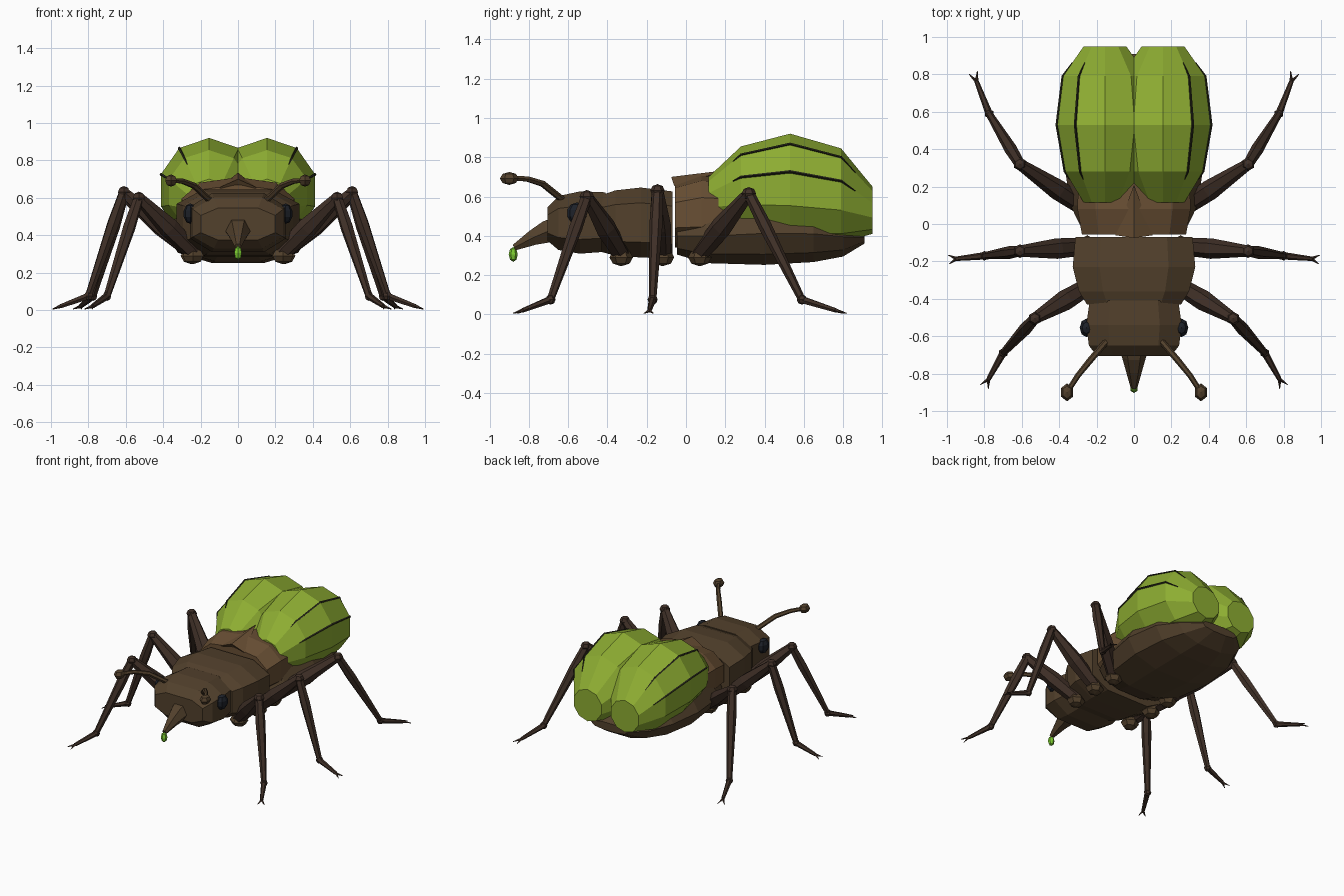
import bpy, bmesh
from math import sin, cos, pi, copysign
from mathutils import Vector, Matrix

if "Cube" in bpy.data.objects:
    bpy.data.objects.remove(bpy.data.objects["Cube"])


def material(name, rgb):
    m = bpy.data.materials.new(name)
    m.diffuse_color = (*rgb, 1)
    m.use_nodes = True
    m.node_tree.nodes["Principled BSDF"].inputs["Base Color"].default_value = m.diffuse_color
    return m


BROWN = material("body_brown", (0.085, 0.052, 0.025))
TAN = material("light_brown", (0.14, 0.078, 0.034))
DARK = material("leg_brown", (0.05, 0.029, 0.02))
GREEN = material("shell_green", (0.27, 0.42, 0.032))
BLACK = material("groove_dark", (0.02, 0.02, 0.01))
EYE = material("eye_dark", (0.012, 0.015, 0.022))
DROP = material("drop_green", (0.2, 0.6, 0.03))


def finish(name, bm, mat, mirror=False):
    bmesh.ops.recalc_face_normals(bm, faces=bm.faces)
    me = bpy.data.meshes.new(name)
    bm.to_mesh(me)
    bm.free()
    me.materials.append(mat)
    ob = bpy.data.objects.new(name, me)
    bpy.context.collection.objects.link(ob)
    if mirror:
        mod = ob.modifiers.new("mirror", "MIRROR")
        mod.use_mirror_merge = False
    return ob


def skin(bm, rings):
    rows = [[bm.verts.new(p) for p in r] for r in rings]
    n = len(rows[0])
    for a, b in zip(rows, rows[1:]):
        for i in range(n):
            bm.faces.new((a[i], a[(i + 1) % n], b[(i + 1) % n], b[i]))
    bm.faces.new(rows[0])
    bm.faces.new(rows[-1])


def section(y, cx, cz, rx, rz, n, power, turn):
    """Squared ellipse standing at y; turn 0 puts a corner at the top."""
    pts = []
    for i in range(n):
        a = 2 * pi * (i + turn) / n
        s, c = sin(a), cos(a)
        pts.append(Vector((cx + rx * copysign(abs(s) ** power, s), y,
                           cz + rz * copysign(abs(c) ** power, c))))
    return pts


def body(name, rows, mat, n=8, power=1.0, turn=0.5, cx=0, mirror=False):
    """Rows are (y, half width, bottom z, top z)."""
    bm = bmesh.new()
    skin(bm, [section(y, cx, (lo + hi) / 2, w, (hi - lo) / 2, n, power, turn)
              for y, w, lo, hi in rows])
    return finish(name, bm, mat, mirror)


def tube(bm, path, radii, n=6):
    path = [Vector(p) for p in path]
    rings = []
    for i, p in enumerate(path):
        d = (path[min(i + 1, len(path) - 1)] - path[max(i - 1, 0)]).normalized()
        u = d.cross(Vector((0, 0, 1))).normalized()
        v = u.cross(d)
        rings.append([p + radii[i] * (cos(2 * pi * k / n) * u + sin(2 * pi * k / n) * v)
                      for k in range(n)])
    skin(bm, rings)


def ball(bm, loc, size, u=8, v=5):
    m = Matrix.Translation(loc) @ Matrix.Diagonal((*size, 1))
    bmesh.ops.create_uvsphere(bm, u_segments=u, v_segments=v, radius=1, matrix=m)


# Head, thorax, waist and belly
body("head", [(-0.705, 0.21, 0.37, 0.55), (-0.65, 0.255, 0.32, 0.61),
              (-0.54, 0.27, 0.3, 0.635), (-0.41, 0.25, 0.31, 0.63)], BROWN, power=0.7)
body("thorax", [(-0.43, 0.265, 0.31, 0.615), (-0.36, 0.31, 0.29, 0.64),
                (-0.23, 0.345, 0.28, 0.655), (-0.07, 0.33, 0.275, 0.635)], BROWN, power=0.65)
body("waist", [(-0.055, 0.29, 0.34, 0.67), (0.08, 0.315, 0.33, 0.71),
               (0.22, 0.31, 0.33, 0.7), (0.36, 0.28, 0.35, 0.66)], TAN, n=10, power=0.8, turn=0)
body("abdomen", [(-0.045, 0.27, 0.3, 0.5), (0.1, 0.34, 0.255, 0.54), (0.4, 0.385, 0.245, 0.58),
                 (0.65, 0.35, 0.26, 0.56), (0.8, 0.27, 0.29, 0.5), (0.91, 0.15, 0.36, 0.42)],
     BROWN, n=10, power=0.85)

# Raised triangular plate between the wing cases
bm = bmesh.new()
top = [bm.verts.new(p) for p in ((-0.1, -0.06, 0.655), (0, -0.075, 0.7), (0.1, -0.06, 0.655), (0, 0.21, 0.735))]
low = bm.verts.new((0, 0.0, 0.6))
for i in range(4):
    bm.faces.new((top[i], top[(i + 1) % 4], low))
bm.faces.new((top[0], top[1], top[3]))
bm.faces.new((top[1], top[2], top[3]))
finish("shoulder_plate", bm, TAN)

# Wing cases: two ten-sided pods
PODS = [(0.115, 0.12, 0.46, 0.7), (0.28, 0.225, 0.405, 0.855), (0.53, 0.27, 0.36, 0.92),
        (0.79, 0.237, 0.365, 0.845), (0.95, 0.12, 0.41, 0.65)]
body("wing_case", PODS, GREEN, n=10, turn=0, cx=0.155, mirror=True)

# Dark grooves along two pod edges, and short ones on the waist
bm = bmesh.new()
for k in (1, 2):
    a = k * pi / 5
    pts = [Vector((0.155 + w * sin(a), y, (lo + hi) / 2 + (hi - lo) / 2 * cos(a)))
           for y, w, lo, hi in PODS]
    path = [pts[0].lerp(pts[1], 0.75), *pts[1:4], pts[3].lerp(pts[4], 0.45)]
    tube(bm, path, [0.003, 0.007, 0.008, 0.007, 0.003], 4)
finish("wing_groove", bm, BLACK, True)
bm = bmesh.new()
tube(bm, [(0.27, 0.0, 0.575), (0.285, 0.11, 0.585)], [0.009, 0.009], 4)
finish("waist_groove", bm, DARK, True)

# Snout with drop
bm = bmesh.new()
tube(bm, [(0, -0.66, 0.43), (0, -0.71, 0.42), (0, -0.78, 0.39), (0, -0.875, 0.34)],
     [0.075, 0.065, 0.045, 0.018])
finish("snout", bm, BROWN)
bm = bmesh.new()
ball(bm, (0, -0.88, 0.305), (0.023, 0.023, 0.038), 6, 4)
finish("drop", bm, DROP)

# Eyes and antennae
bm = bmesh.new()
ball(bm, (0.255, -0.555, 0.515), (0.037, 0.052, 0.055))
finish("eye", bm, EYE, True)
bm = bmesh.new()
tube(bm, [(0.15, -0.63, 0.585), (0.235, -0.73, 0.665), (0.3, -0.81, 0.69), (0.345, -0.88, 0.692)],
     [0.017, 0.017, 0.015, 0.014])
ball(bm, (0.358, -0.9, 0.692), (0.036, 0.048, 0.033), 6, 4)
finish("antenna", bm, BROWN, True)

# Legs: hip, knee, ankle, toe
LEGS = {
    "front": ((0.24, -0.33, 0.31), (0.53, -0.505, 0.6), (0.7, -0.69, 0.075), (0.8, -0.87, 0.005)),
    "middle": ((0.25, -0.12, 0.31), (0.61, -0.145, 0.63), (0.8, -0.17, 0.075), (0.99, -0.19, 0.005)),
    "hind": ((0.24, 0.07, 0.31), (0.61, 0.32, 0.615), (0.775, 0.59, 0.075), (0.86, 0.81, 0.005)),
}
for name, pts in LEGS.items():
    hip, knee, ankle, toe = map(Vector, pts)
    bm = bmesh.new()
    tube(bm, [hip, hip.lerp(knee, 0.45), knee], [0.045, 0.055, 0.03])
    tube(bm, [knee, knee.lerp(ankle, 0.3), ankle], [0.028, 0.034, 0.019])
    ball(bm, knee, (0.037, 0.037, 0.033), 6, 4)
    ball(bm, ankle, (0.026, 0.026, 0.026), 6, 4)
    foot = ankle.lerp(toe, 0.78)
    tube(bm, [ankle, foot], [0.02, 0.012])
    side = (toe - ankle).cross(Vector((0, 0, 1))).normalized() * 0.024
    for s in (-1, 1):
        tube(bm, [foot, toe + s * side], [0.01, 0.002], 4)
    finish(name + "_leg", bm, DARK, True)
    bm = bmesh.new()
    ball(bm, hip - Vector((0, 0, 0.02)), (0.065, 0.06, 0.045), 6, 4)
    finish(name + "_hip", bm, BROWN, True)
